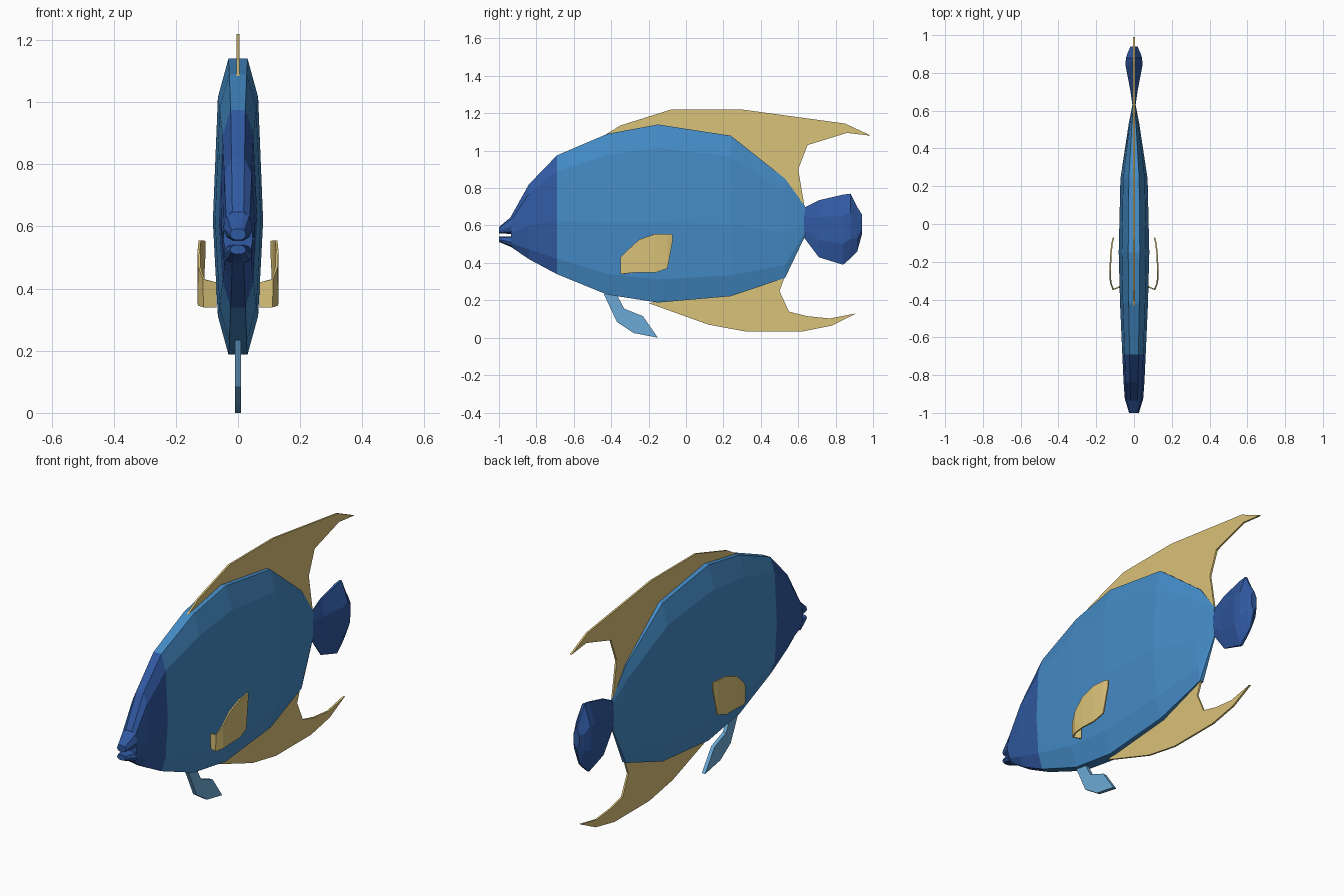
import bpy, bmesh

if "Cube" in bpy.data.objects:
    bpy.data.objects.remove(bpy.data.objects["Cube"])


def material(name, rgb):
    m = bpy.data.materials.new(name)
    m.diffuse_color = (*rgb, 1)
    m.use_nodes = True
    m.node_tree.nodes["Principled BSDF"].inputs["Base Color"].default_value = m.diffuse_color
    return m


BLUE = material("body blue", (.058, .26, .57))
NAVY = material("deep blue", (.03, .10, .36))
GOLD = material("fin gold", (.70, .54, .19))
PALE = material("pale blue", (.15, .40, .68))


def finish(bm, name, mats):
    bmesh.ops.recalc_face_normals(bm, faces=bm.faces)
    me = bpy.data.meshes.new(name)
    bm.to_mesh(me)
    bm.free()
    for m in mats:
        me.materials.append(m)
    ob = bpy.data.objects.new(name, me)
    bpy.context.collection.objects.link(ob)
    return ob


# cross-section as (fraction of half width, fraction of height)
BODY_SEC = [(.38, 1), (.8, .87), (1, .45), (.8, .13), (.38, 0)]
TAIL_SEC = [(.15, 1), (1, .7), (1, .3), (.15, 0)]


def loft(name, rows, sec, mats, head_limit=None):
    """Rows are (y, bottom, top, half width)."""
    ring = sec + [(-x, t) for x, t in reversed(sec)]
    bm = bmesh.new()
    loops = [[bm.verts.new((x * w, y, lo + t * (hi - lo))) for x, t in ring]
             for y, lo, hi, w in rows]
    n = len(ring)
    for a, b in zip(loops, loops[1:]):
        for i in range(n):
            bm.faces.new((a[i], a[(i + 1) % n], b[(i + 1) % n], b[i]))
    bm.faces.new(loops[0])
    bm.faces.new(loops[-1])
    if head_limit is not None:
        for f in bm.faces:
            f.material_index = int(f.calc_center_median().y < head_limit)
    return finish(bm, name, mats)


def flat_fin(name, outline, half, mat):
    """Thin plate from a (y, z) outline, centred on x = 0."""
    bm = bmesh.new()
    f = bm.faces.new([bm.verts.new((-half, y, z)) for y, z in outline])
    ext = bmesh.ops.extrude_face_region(bm, geom=[f])
    moved = [v for v in ext["geom"] if isinstance(v, bmesh.types.BMVert)]
    bmesh.ops.translate(bm, verts=moved, vec=(2 * half, 0, 0))
    if not f.is_valid or len(bm.faces) < len(outline) + 2:
        bm.faces.new([v for v in bm.verts if v not in moved])
    return finish(bm, name, [mat])


# body with darker head
loft("body", [(-.935, .485, .65, .048), (-.84, .42, .82, .055), (-.69, .34, .975, .062),
              (-.42, .23, 1.09, .074), (-.15, .188, 1.14, .081), (.24, .222, 1.08, .072),
              (.53, .32, .85, .028), (.635, .54, .705, .008)],
     BODY_SEC, [BLUE, NAVY], -.69)

# jaws with the open mouth between
loft("upper_jaw", [(-1, .557, .592, .026), (-.93, .555, .65, .047)], BODY_SEC, [NAVY])
loft("lower_jaw", [(-1, .512, .54, .026), (-.93, .483, .542, .047)], BODY_SEC, [NAVY])

# tail
loft("tail", [(.62, .55, .69, .007), (.71, .43, .735, .02), (.84, .39, .765, .045),
              (.88, .425, .77, .043), (.915, .46, .70, .03), (.94, .55, .66, .018)],
     TAIL_SEC, [NAVY])

# median fins
flat_fin("dorsal_fin", [(-.44, 1.08), (-.35, 1.135), (-.08, 1.22), (.3, 1.22), (.85, 1.145),
                        (.99, 1.08), (.86, 1.095), (.65, 1.03), (.6, .9), (.632, .71),
                        (.52, .83), (.23, 1.05), (-.15, 1.1)], .005, GOLD)
flat_fin("anal_fin", [(-.2, .185), (.12, .07), (.32, .033), (.62, .033), (.78, .065),
                      (.91, .13), (.77, .103), (.65, .115), (.55, .14), (.5, .25),
                      (.53, .33), (.45, .34), (.2, .25)], .005, GOLD)
flat_fin("pelvic_fin", [(-.44, .235), (-.37, .085), (-.28, .025), (-.15, 0), (-.23, .115),
                        (-.33, .155), (-.37, .23)], .01, PALE)

# side fins: curved sheet of columns (x, y, bottom, top), mirrored
COLS = [(.07, -.33, .34, .42), (.11, -.347, .34, .43), (.124, -.31, .345, .47),
        (.126, -.25, .35, .525), (.123, -.165, .348, .555), (.116, -.10, .37, .555),
        (.108, -.072, .52, .553)]
bm = bmesh.new()
cols = [(bm.verts.new((x, y, lo)), bm.verts.new((x, y, hi))) for x, y, lo, hi in COLS]
for a, b in zip(cols, cols[1:]):
    bm.faces.new((a[0], b[0], b[1], a[1]))
fin = finish(bm, "pectoral_fins", [GOLD])
s = fin.modifiers.new("thickness", 'SOLIDIFY')
s.thickness = .008
s.offset = 0
fin.modifiers.new("mirror", 'MIRROR')
